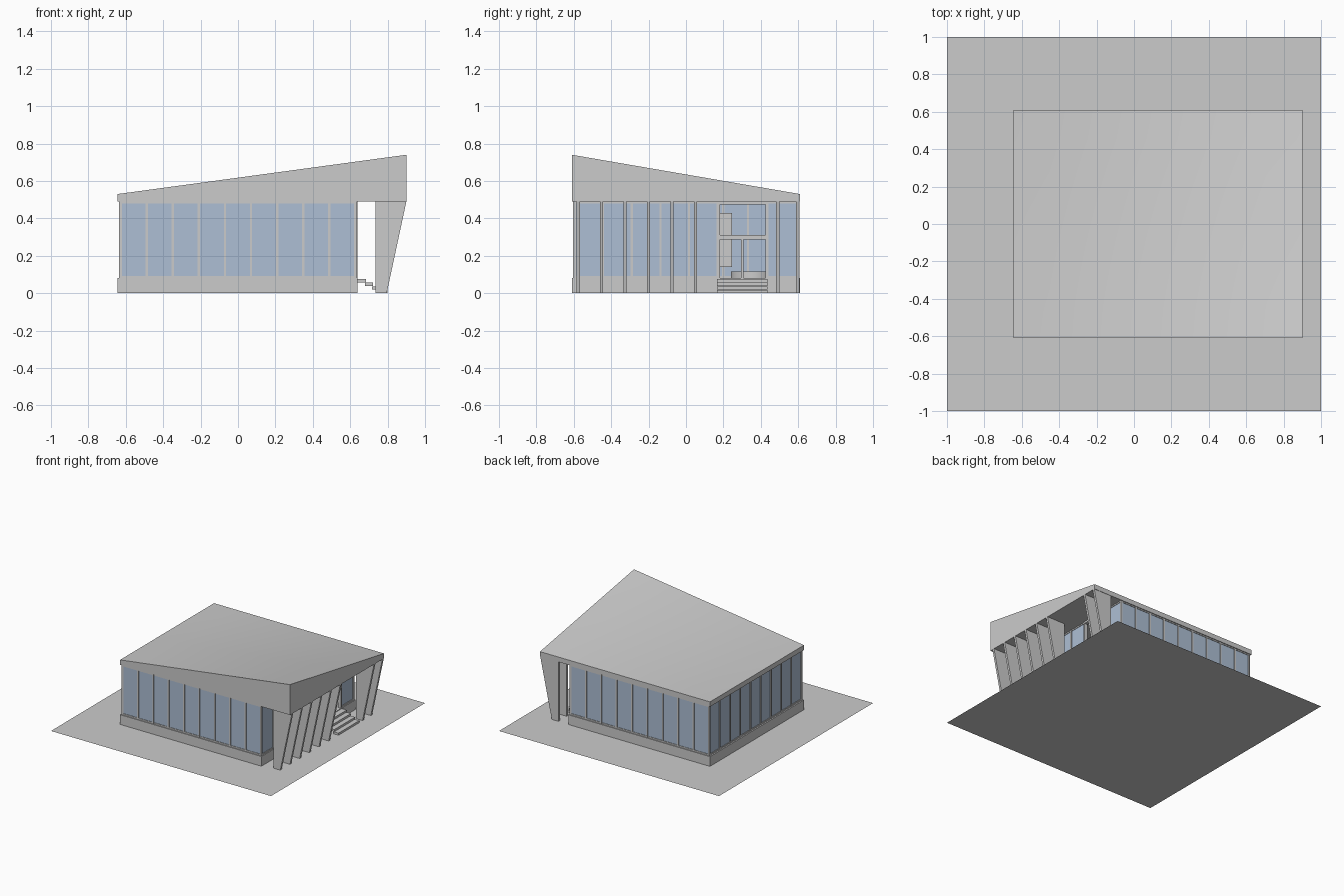
import bpy, bmesh, math

if "Cube" in bpy.data.objects:
    bpy.data.objects.remove(bpy.data.objects["Cube"])

glass_mat = bpy.data.materials.new("blue_glass")
glass_mat.diffuse_color = (0.42, 0.52, 0.66, 1)
glass_mat.use_nodes = True
glass_mat.node_tree.nodes["Principled BSDF"].inputs["Base Color"].default_value = glass_mat.diffuse_color


def add_mesh(name, bm, mat=None):
    bmesh.ops.recalc_face_normals(bm, faces=bm.faces)
    me = bpy.data.meshes.new(name)
    bm.to_mesh(me)
    bm.free()
    ob = bpy.data.objects.new(name, me)
    bpy.context.collection.objects.link(ob)
    if mat:
        me.materials.append(mat)
    return ob


def box(name, x, y, z, mat=None):
    bm = bmesh.new()
    bmesh.ops.create_cube(bm, size=1)
    for v in bm.verts:
        v.co = [lo + (c + 0.5) * (hi - lo) for c, (lo, hi) in zip(v.co, (x, y, z))]
    return add_mesh(name, bm, mat)


FLOOR, CEIL = 0.08, 0.49
X0, X1, Y1 = -0.645, 0.64, 0.61
ROOF_X = 0.9

# site plate
bm = bmesh.new()
bmesh.ops.create_grid(bm, x_segments=1, y_segments=1, size=1)
add_mesh("site_plate", bm)

# plinth
box("plinth", (X0, X1), (-Y1, Y1), (0, FLOOR))

# roof: level underside, warped top rising to the front right corner
roof = box("roof", (X0, ROOF_X), (-Y1, Y1), (CEIL, 0.53))
bm = bmesh.new()
bm.from_mesh(roof.data)
bmesh.ops.subdivide_edges(bm, edges=bm.edges[:], cuts=7, use_grid_fill=True)
for v in bm.verts:
    u = (v.co.x - X0) / (ROOF_X - X0)
    w = (Y1 - v.co.y) / (2 * Y1)
    t = (v.co.z - CEIL) / 0.04
    v.co.z += 0.21 * u * w * t
for f in bm.faces:
    f.smooth = True
bm.to_mesh(roof.data)
bm.free()
bpy.context.view_layer.objects.active = roof
roof.select_set(True)
bpy.ops.object.shade_smooth_by_angle(angle=math.radians(30))


def glazed_wall(name, axis, at, lo, hi, bays):
    """Glass sheet with mullions and rails; axis is the direction it runs."""
    def part(label, run, depth, z, mat=None):
        across = (at - depth, at + depth)
        x, y = (run, across) if axis == "x" else (across, run)
        box(f"{name}_{label}", x, y, z, mat)
    part("glass", (lo, hi), 0.002, (FLOOR, CEIL), glass_mat)
    part("bottom_rail", (lo, hi), 0.006, (FLOOR, FLOOR + 0.012))
    part("top_rail", (lo, hi), 0.006, (CEIL - 0.01, CEIL))
    for i in range(bays + 1):
        c = lo + (hi - lo) * i / bays
        part("mullion", (c - 0.006, c + 0.006), 0.008, (FLOOR, CEIL))


# glass walls
WX, WY = 0.628, 0.597
glazed_wall("front_wall", "x", -WY, -WX, WX, 9)
glazed_wall("back_wall", "x", WY, -WX, WX, 9)
glazed_wall("left_wall", "y", -WX, -WY, WY, 9)
glazed_wall("entry_wall_long", "y", WX, -WY, 0.17, 5)
glazed_wall("entry_wall_short", "y", WX, 0.435, WY, 1)

# open entrance frame
FX = (0.61, 0.64)
for y in (0.17, 0.425):
    box("door_post", FX, (y, y + 0.012), (FLOOR, CEIL))
box("door_head", FX, (0.17, 0.437), (0.475, CEIL))
box("door_transom", FX, (0.18, 0.43), (0.288, 0.31))
box("door_centre_post", FX, (0.295, 0.307), (FLOOR, 0.288))

# entrance steps
for i in range(4):
    x, z = X1 + 0.038 * i, 0.075 - 0.019 * i
    box("step_tread", (x, x + 0.044), (0.165, 0.435), (z - 0.017, z))

# tapered fins carrying the roof overhang
for y in [-0.577 + 0.1255 * i for i in range(6)] + [0.49, 0.598]:
    bm = bmesh.new()
    prof = [(0.735, 0), (0.795, 0), (ROOF_X, CEIL), (0.735, CEIL)]
    face = bm.faces.new([bm.verts.new((x, y - 0.009, z)) for x, z in prof])
    ext = bmesh.ops.extrude_face_region(bm, geom=[face])["geom"]
    bmesh.ops.translate(bm, vec=(0, 0.018, 0),
                        verts=[g for g in ext if isinstance(g, bmesh.types.BMVert)])
    add_mesh("roof_fin", bm)

# interior pieces seen through the doorway
box("interior_panel", (0.1, 0.12), (0.05, 0.245), (0.14, 0.43))
bpy.ops.mesh.primitive_cylinder_add(vertices=32, radius=0.12, depth=0.036,
                                    location=(0.2, 0.36, FLOOR + 0.018))
desk = bpy.context.object
desk.name = "round_desk"
bpy.ops.object.shade_smooth_by_angle(angle=math.radians(30))
